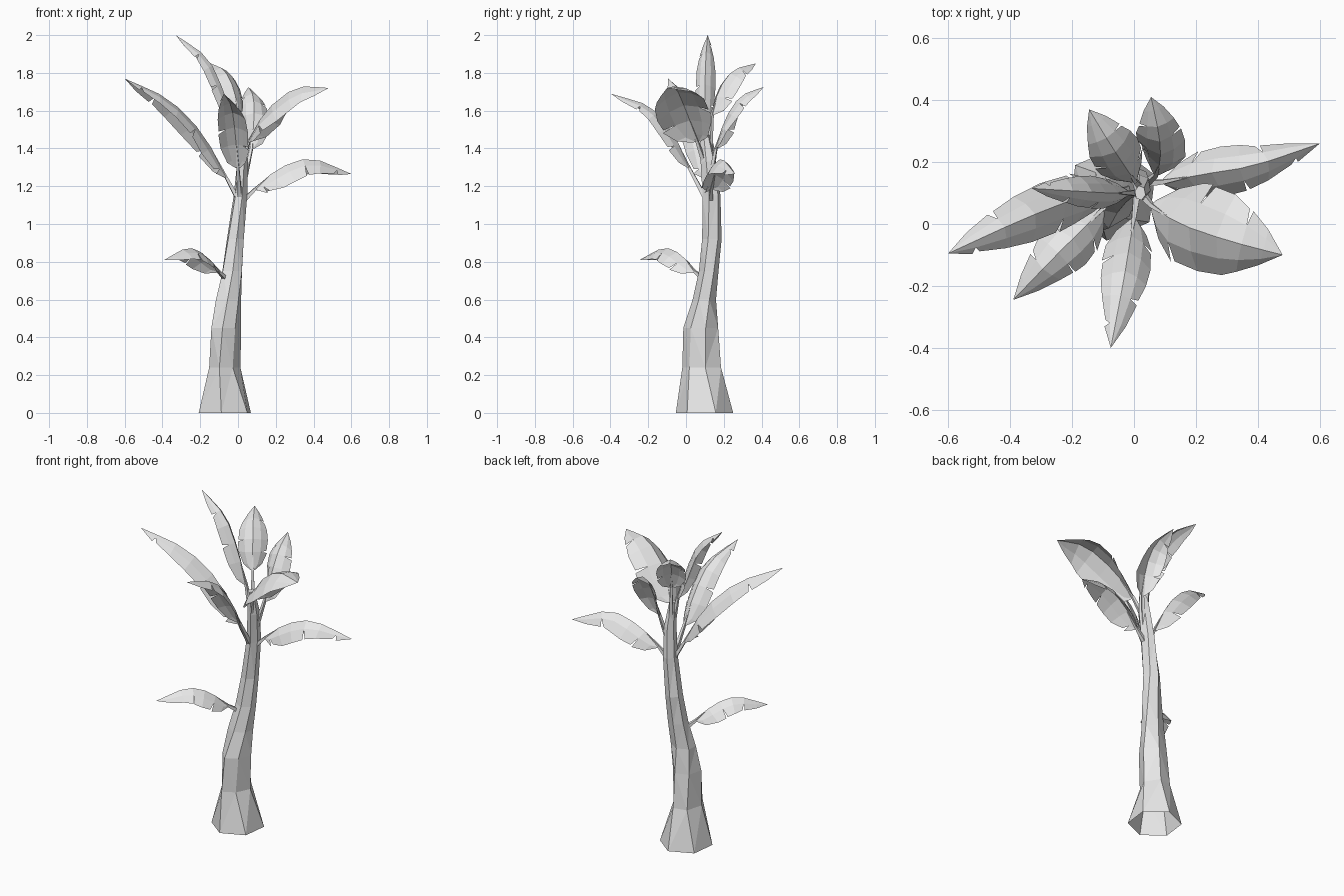
import bpy, bmesh, math
from mathutils import Matrix, Vector

if "Cube" in bpy.data.objects:
    bpy.data.objects.remove(bpy.data.objects["Cube"])

grey = bpy.data.materials.new("pale_grey")
grey.use_nodes = True
GREY = (0.8, 0.8, 0.8, 1)
grey.diffuse_color = GREY
grey.node_tree.nodes["Principled BSDF"].inputs["Base Color"].default_value = GREY


def finish(name, bm):
    mesh = bpy.data.meshes.new(name)
    bm.to_mesh(mesh)
    bm.free()
    mesh.materials.append(grey)
    bpy.context.collection.objects.link(bpy.data.objects.new(name, mesh))


def tube(bm, rings):
    """Skin a tube through rings of points, open below and capped above."""
    rows = [[bm.verts.new(p) for p in r] for r in rings]
    n = len(rows[0])
    for a, b in zip(rows, rows[1:]):
        for i in range(n):
            j = (i + 1) % n
            bm.faces.new((a[i], a[j], b[j], b[i]))
    bm.faces.new(rows[-1])


def along(pts, t):
    """Smooth point on a path, t from 0 to 1."""
    n = len(pts) - 1
    i = min(int(t * n), n - 1)
    u = t * n - i
    p1, p2 = pts[i], pts[i + 1]
    p0 = pts[i - 1] if i else p1 * 2 - p2
    p3 = pts[i + 2] if i + 2 <= n else p2 * 2 - p1
    return (p1 * 2 + (p2 - p0) * u + (p0 * 2 - p1 * 5 + p2 * 4 - p3) * u * u
            + (p1 * 3 - p0 - p2 * 3 + p3) * u ** 3) / 2


# Trunk: six-sided, open flared foot, one shallow groove on the front left;
# z, centre x, y, radius x, y, turn in degrees, groove share of the radius
TRUNK = [(0, -.07, .098, .15, .153, 23, 1), (.24, -.07, .083, .084, .109, 70, .78),
         (.45, -.062, .078, .082, .095, 76, .8), (.6, -.05, .097, .074, .062, 86, .85),
         (.75, -.03, .12, .06, .052, 92, .95), (.92, -.014, .137, .048, .052, 98, 1),
         (1.15, .013, .135, .037, .049, 105, 1), (1.33, .025, .118, .03, .042, 105, 1),
         (1.47, .02, .1, .018, .024, 105, 1)]
bm = bmesh.new()
rings = []
for z, x, y, rx, ry, turn, groove in TRUNK:
    ring = []
    for i in range(6):
        a = math.radians(60 * i + turn)
        r = groove if i == 4 else 1
        ring.append((x + r * rx * math.cos(a), y + r * ry * math.sin(a), z))
    rings.append(ring)
tube(bm, rings)
bmesh.ops.triangulate(bm, faces=[f for f in bm.faces if len(f.verts) == 4])
finish("trunk", bm)

# Leaf outline: position along the blade and share of the full half width
OUTLINE = [(0, .15), (.07, .62), (.22, .95), (.4, 1), (.58, .93), (.74, .74), (.88, .43), (1, 0)]


def leaf(name, stem, path, width, droop, torn_left, torn_right, roll=0):
    """Arched blade with torn edges on a thin stalk that starts at stem."""
    bm = bmesh.new()
    pts = [Vector(p) for p in path]

    def frame(t):
        tangent = (along(pts, min(t + .02, 1)) - along(pts, max(t - .02, 0))).normalized()
        side = Vector((0, 0, 1)).cross(tangent).normalized()
        side = Matrix.Rotation(math.radians(-roll), 3, tangent) @ side
        return along(pts, t), side, tangent.cross(side)

    def place(t, share, s, across):
        c, side, normal = frame(t)
        return c + side * s * share * width * across - normal * droop * share * across ** 1.6

    tip = bm.verts.new(pts[-1])
    mids = [bm.verts.new(along(pts, t)) for t, w in OUTLINE[:-1]] + [tip]
    for s, torn in ((1, torn_left), (-1, torn_right)):
        inner = [bm.verts.new(place(t, w, s, .55)) for t, w in OUTLINE[:-1]] + [tip]
        before, after = [], []
        for k, (t, w) in enumerate(OUTLINE[:-1]):
            gap = .016 if k in torn else 0
            v = bm.verts.new(place(t - gap, w, s, 1))
            before.append(v)
            after.append(bm.verts.new(place(t + gap, w * .96, s, 1)) if gap else v)
        before.append(tip)
        for k in range(len(OUTLINE) - 1):
            for quad in ((mids[k], mids[k + 1], inner[k + 1], inner[k]),
                         (inner[k], inner[k + 1], before[k + 1], after[k])):
                corners = list(dict.fromkeys(quad))
                bm.faces.new(corners if s < 0 else corners[::-1])

    # stalk and the start of the midrib
    spine = [Vector(stem), pts[0], along(pts, .22)]
    rings = []
    for p, r in zip(spine, (.016, .01, .003)):
        _, side, normal = frame(0)
        rings.append([p + side * r * math.cos(a) + normal * (r * math.sin(a) - .004)
                      for a in (.8, 2.4, 3.9, 5.5)])
    tube(bm, rings)
    finish(name, bm)


leaf("left_low_leaf", (.03, .13, 1.13),
     [(.09, .135, 1.19), (.22, .16, 1.295), (.39, .19, 1.345), (.6, .26, 1.265)],
     .08, .095, (2, 5), (1, 4, 6))
leaf("left_broad_leaf", (.02, .1, 1.32),
     [(.055, .06, 1.44), (.15, 0, 1.6), (.31, -.055, 1.72), (.48, -.1, 1.72)],
     .145, .08, (3, 5), (2,), -14)
leaf("front_leaf", (.01, .1, 1.15),
     [(0, .02, 1.3), (-.015, -.07, 1.48), (-.035, -.19, 1.62), (-.075, -.4, 1.69)],
     .08, .055, (2, 5), (3, 6))
leaf("trunk_leaf", (-.06, .1, .71),
     [(-.1, .05, .75), (-.18, -.03, .84), (-.27, -.12, .872), (-.39, -.245, .81)],
     .088, .07, (2, 4), (3, 5))
leaf("right_long_leaf", (.01, .12, 1.12),
     [(-.06, .1, 1.25), (-.19, .08, 1.48), (-.37, .01, 1.66), (-.6, -.095, 1.77)],
     .085, .075, (1, 3, 6), (2, 5))
leaf("top_leaf", (.02, .1, 1.35),
     [(-.01, .1, 1.5), (-.075, .1, 1.7), (-.165, .105, 1.88), (-.33, .115, 2)],
     .053, .055, (3, 5), (2, 6))
leaf("back_right_leaf", (.02, .12, 1.34),
     [(.005, .135, 1.58), (-.025, .18, 1.72), (-.075, .255, 1.815), (-.145, .37, 1.85)],
     .084, .055, (3,), (2, 5))
leaf("back_left_leaf", (.03, .12, 1.22),
     [(.07, .155, 1.4), (.085, .21, 1.56), (.08, .29, 1.675), (.055, .41, 1.725)],
     .078, .055, (2, 5), (4,))
